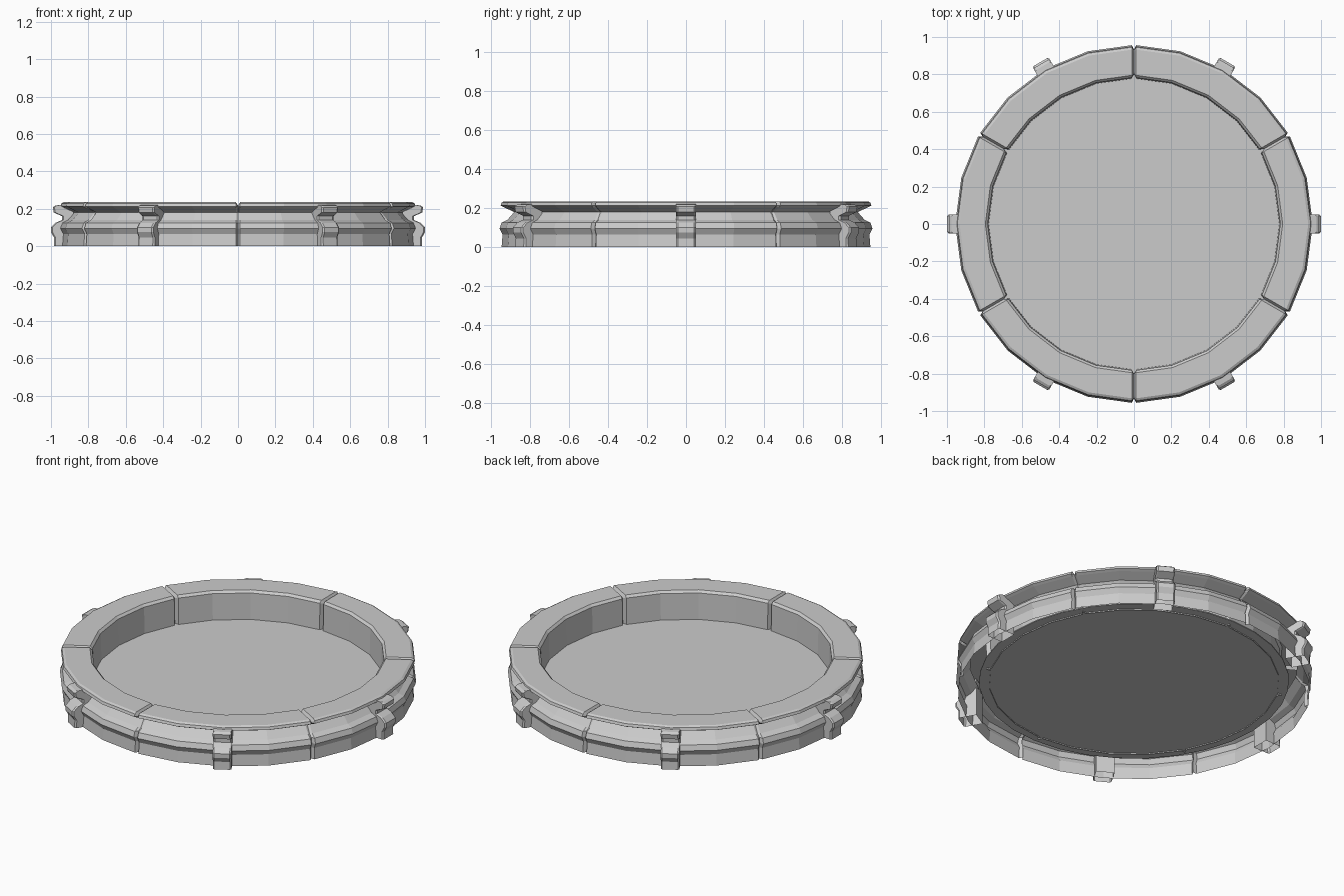
import bpy, bmesh, math
from mathutils import Vector

cube = bpy.data.objects.get("Cube")
if cube:
    bpy.data.objects.remove(cube)

stone = bpy.data.materials.new("grey stone")
stone.use_nodes = True
colour = (0.6, 0.6, 0.6, 1)
stone.diffuse_color = colour
stone.node_tree.nodes["Principled BSDF"].inputs["Base Color"].default_value = colour


def finish(bm, name, outside):
    """Turn a bmesh into an object; 'outside' tells if its faces need flipping."""
    if outside:
        bmesh.ops.recalc_face_normals(bm, faces=bm.faces)
    mesh = bpy.data.meshes.new(name)
    bm.to_mesh(mesh)
    bm.free()
    mesh.materials.append(stone)
    obj = bpy.data.objects.new(name, mesh)
    bpy.context.collection.objects.link(obj)
    return obj


def bridge(bm, a, b):
    for i in range(len(a) - 1):
        bm.faces.new((a[i], b[i], b[i + 1], a[i + 1]))


# Ring cross-section (radius, height), from the outer foot over the rim to the floor
RING = [(0.945, 0), (0.94, 0.065), (0.956, 0.095), (0.945, 0.125), (0.915, 0.14),
        (0.88, 0.18), (0.935, 0.205), (0.95, 0.213), (0.945, 0.228), (0.932, 0.235),
        (0.795, 0.235), (0.782, 0.222), (0.777, 0.055)]
MID = 0.87
JOINT = 0.012          # half width of a joint
GROOVE = 0.75          # how far the joint sinks towards the middle of the section


def column(bm, angle, side=0, sunk=False):
    u = Vector((math.cos(angle), math.sin(angle), 0))
    t = Vector((-u.y, u.x, 0))
    verts = []
    for r, z in RING:
        if sunk:
            r = MID + (r - MID) * GROOVE
            z = min(z, 0.217)
        verts.append(bm.verts.new(u * r + t * side * JOINT + Vector((0, 0, z))))
    return verts


# Six-part ring with sunken joints between the parts
bm = bmesh.new()
columns = []
for part in range(6):
    start = math.radians(30 + 60 * part)
    columns.append(column(bm, start, sunk=True))
    columns.append(column(bm, start, side=1))
    for step in (1, 2, 3):
        columns.append(column(bm, start + math.radians(15 * step)))
    columns.append(column(bm, start + math.radians(60), side=-1))
for a, b in zip(columns, columns[1:] + columns[:1]):
    bridge(bm, a, b)
finish(bm, "segmented_ring", True)

# Recessed floor plate
bm = bmesh.new()
bmesh.ops.create_cone(bm, cap_ends=True, segments=32, radius1=0.83, radius2=0.83, depth=0.006)
bmesh.ops.translate(bm, verts=bm.verts, vec=(0, 0, 0.065))
finish(bm, "floor", True)

# Clamps that follow the outer section, one in the middle of each part
CLAMP = [(0.985, 0), (0.983, 0.045), (1.0, 0.075), (1.0, 0.1), (0.975, 0.125),
         (0.94, 0.14), (0.94, 0.16), (0.985, 0.18), (0.99, 0.208), (0.975, 0.218),
         (0.925, 0.222)]
BACK = 0.88
HALF = 0.05
BEVEL = 0.008

for i in range(6):
    angle = math.radians(60 * i)
    u = Vector((math.cos(angle), math.sin(angle), 0))
    t = Vector((-u.y, u.x, 0))
    bm = bmesh.new()
    rows = []
    for across, inset, back in ((-HALF, 0, True), (-HALF, BEVEL, False), (BEVEL - HALF, 0, False),
                                (HALF - BEVEL, 0, False), (HALF, BEVEL, False), (HALF, 0, True)):
        rows.append([bm.verts.new(u * (BACK if back else r - inset) + t * across + Vector((0, 0, z)))
                     for r, z in CLAMP])
    for a, b in zip(rows, rows[1:] + rows[:1]):
        bridge(bm, a, b)
    bm.faces.new([row[-1] for row in rows])
    finish(bm, "clamp_%d" % (i + 1), True)
